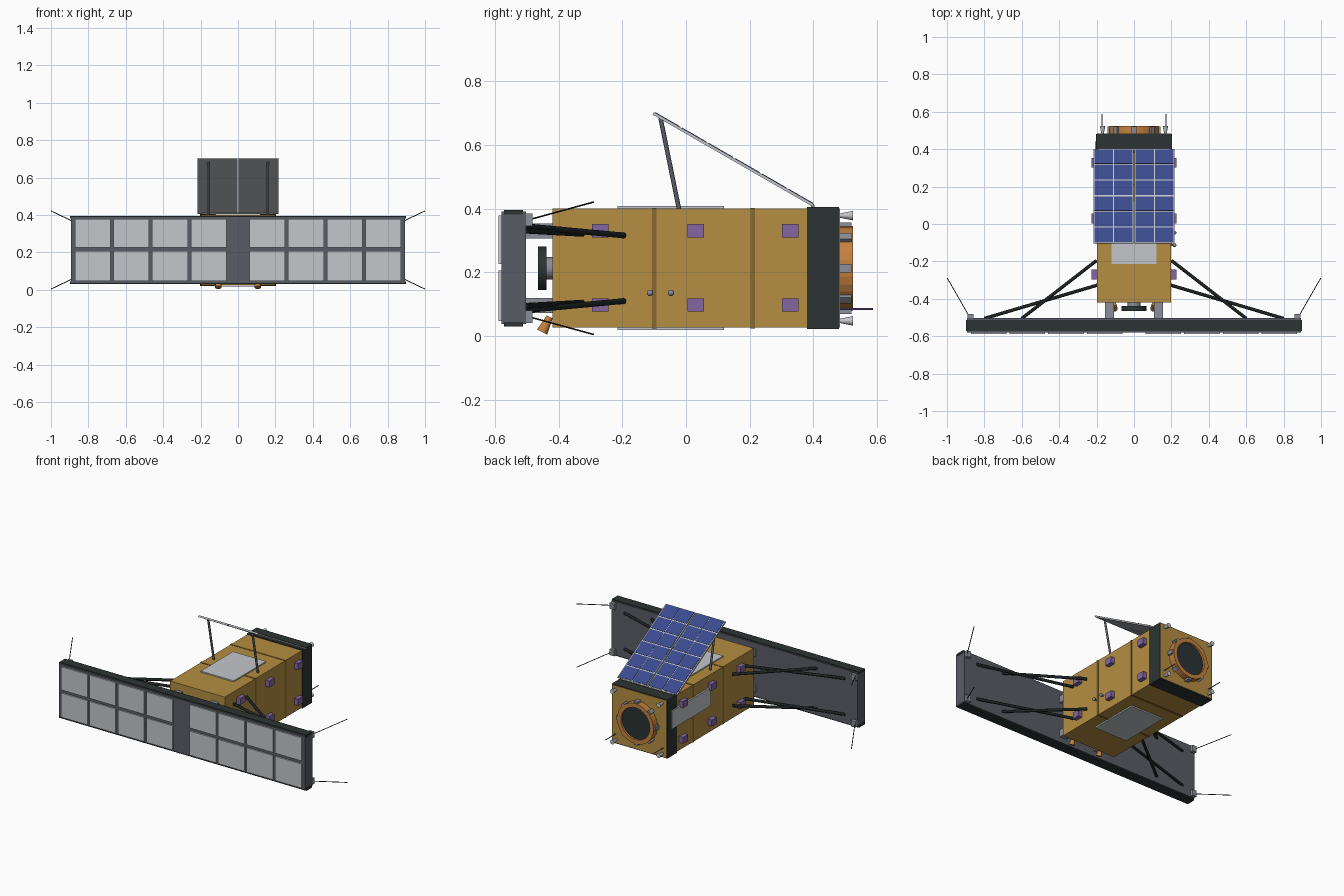
import bpy, bmesh, math
from mathutils import Vector, Matrix

if "Cube" in bpy.data.objects:
    bpy.data.objects.remove(bpy.data.objects["Cube"])


def mat(name, rgb):
    m = bpy.data.materials.new(name)
    m.diffuse_color = (*rgb, 1)
    m.use_nodes = True
    m.node_tree.nodes["Principled BSDF"].inputs["Base Color"].default_value = m.diffuse_color
    return m


GOLD = mat("gold foil", (0.46, 0.27, 0.054))
SEAM = mat("dark gold seam", (0.24, 0.14, 0.03))
BLUE = mat("solar blue", (0.042, 0.07, 0.27))
LIGHT = mat("light grey", (0.55, 0.565, 0.59))
GREY = mat("panel grey", (0.10, 0.107, 0.13))
DARK = mat("dark composite", (0.024, 0.034, 0.032))
BLACK = mat("strut black", (0.012, 0.016, 0.016))
PURPLE = mat("purple box", (0.23, 0.135, 0.36))
COPPER = mat("copper", (0.55, 0.22, 0.05))
METAL = mat("mid grey metal", (0.26, 0.275, 0.32))


def finish(bm, name, material, matrix=None):
    if matrix is not None:
        bm.transform(matrix)
    bmesh.ops.recalc_face_normals(bm, faces=bm.faces)
    me = bpy.data.meshes.new(name)
    bm.to_mesh(me)
    bm.free()
    me.materials.append(material)
    ob = bpy.data.objects.new(name, me)
    bpy.context.collection.objects.link(ob)
    return ob


def box(name, x, y, z, material, matrix=None):
    """Box from (min, max) ranges on each axis."""
    bm = bmesh.new()
    size = Matrix.Diagonal((x[1] - x[0], y[1] - y[0], z[1] - z[0], 1))
    mid = Matrix.Translation((sum(x) / 2, sum(y) / 2, sum(z) / 2))
    bmesh.ops.create_cube(bm, size=1, matrix=mid @ size)
    return finish(bm, name, material, matrix)


def block(name, c, s, material):
    return box(name, *[(c[i] - s[i] / 2, c[i] + s[i] / 2) for i in range(3)], material)


def rod(name, p, q, r, material, r2=None, sides=12):
    """Cylinder or cone from p (radius r) to q (radius r2)."""
    p, q = Vector(p), Vector(q)
    bm = bmesh.new()
    bmesh.ops.create_cone(bm, cap_ends=True, segments=sides, radius1=r,
                          radius2=r if r2 is None else r2, depth=(q - p).length)
    for f in bm.faces:
        f.smooth = len(f.verts) == 4
    rot = (q - p).to_track_quat('Z', 'Y').to_matrix().to_4x4()
    ob = finish(bm, name, material, Matrix.Translation((p + q) / 2) @ rot)
    for e in ob.data.edges:
        a, b = (ob.data.vertices[i].co for i in e.vertices)
        d = (b - a).normalized().dot((q - p).normalized())
        e.use_edge_sharp = abs(d) < 0.3
    return ob


CZ = 0.2125  # height of the body axis

# Body, seams, rear collar
box("body", (-0.198, 0.198), (-0.42, 0.483), (0.026, 0.4), GOLD)
for y in (-0.1, 0.21):
    box("body_seam", (-0.2, 0.2), (y - 0.007, y + 0.007), (0.024, 0.402), SEAM)
box("rear_collar", (-0.202, 0.202), (0.38, 0.481), (0.021, 0.405), DARK)

# Radiator plates
box("top_plate", (-0.12, 0.12), (-0.215, 0.12), (0.399, 0.408), LIGHT)
box("bottom_plate", (-0.12, 0.12), (-0.215, 0.12), (0.018, 0.027), LIGHT)
box("left_plate", (-0.208, -0.197), (0.04, 0.44), (0.2, 0.32), LIGHT)

# Sensor boxes on both sides
for s in (-1, 1):
    for y in (-0.27, 0.03, 0.327):
        for z in (0.097, 0.33):
            block("side_box", (s * 0.211, y, z), (0.03, 0.052, 0.042), PURPLE)

# Small knobs on the right side
for y in (-0.113, -0.047):
    rod("knob_stem", (0.195, y, 0.135), (0.215, y, 0.135), 0.005, METAL)
    bm = bmesh.new()
    bmesh.ops.create_uvsphere(bm, u_segments=12, v_segments=8, radius=0.01)
    for f in bm.faces:
        f.smooth = True
    finish(bm, "knob", METAL, Matrix.Translation((0.217, y, 0.135)))

# Wide front antenna panel with rails
box("antenna_panel", (-0.893, 0.893), (-0.58, -0.503), (0.037, 0.39), GREY)
for z in (0.037, 0.388):
    box("panel_rail", (-0.897, 0.897), (-0.572, -0.512), (z - 0.007, z + 0.007), DARK)

# Radiating tiles, four columns and two rows per wing
for s in (-1, 1):
    for i in range(4):
        a, b = 0.062 + i * 0.2065, 0.062 + (i + 1) * 0.2065 - 0.016
        for z in ((0.047, 0.206), (0.226, 0.378)):
            box("antenna_tile", tuple(sorted((s * a, s * b))), (-0.589, -0.579), z, LIGHT)

# Corner whips, braces and panel mounts
for s in (-1, 1):
    for u in (-1, 1):
        zc = CZ + u * 0.152
        block("whip_base", (s * 0.875, -0.497, zc), (0.032, 0.03, 0.04), METAL)
        rod("whip_antenna", (s * 0.88, -0.495, zc), (s * 0.998, -0.29, CZ + u * 0.208),
            0.0025, BLACK, sides=6)
        rod("long_brace", (s * 0.2, -0.195, CZ + u * 0.103), (s * 0.6, -0.505, CZ + u * 0.132),
            0.009, BLACK)
        rod("short_brace", (s * 0.19, -0.325, CZ + u * 0.108), (s * 0.8, -0.505, CZ + u * 0.118),
            0.009, BLACK)
        block("panel_mount", (s * 0.131, -0.463, CZ + u * 0.117), (0.048, 0.09, 0.048), METAL)
    # Front steering nozzles
    rod("front_nozzle", (s * 0.105, -0.428, 0.06), (s * 0.105, -0.452, 0.012),
        0.01, COPPER, 0.018, 16)

# Dark disc between body and panel
rod("front_disc", (0, -0.465, CZ), (0, -0.438, CZ), 0.068, DARK, sides=24)
rod("front_disc_hub", (0, -0.44, CZ), (0, -0.415, CZ), 0.035, METAL)

# Rear ring: copper tube profile spun around the axis
bm = bmesh.new()
prof = [(0.105, 0.48), (0.132, 0.48), (0.132, 0.525), (0.105, 0.525)]
vs = [bm.verts.new((r, y, 0)) for r, y in prof]
es = [bm.edges.new((vs[i], vs[(i + 1) % 4])) for i in range(4)]
bmesh.ops.spin(bm, geom=vs + es, axis=(0, 1, 0), cent=(0, 0, 0),
               angle=math.tau, steps=32, use_merge=True)
bmesh.ops.remove_doubles(bm, verts=bm.verts, dist=1e-5)
finish(bm, "rear_ring", COPPER, Matrix.Translation((0, 0, CZ)))
rod("rear_disc", (0, 0.48, CZ), (0, 0.512, CZ), 0.107, DARK, sides=32)
for i in range(8):
    m = Matrix.Translation((0, 0, CZ)) @ Matrix.Rotation(i * math.tau / 8, 4, 'Y')
    box("ring_clamp", (0.124, 0.143), (0.48, 0.52), (-0.013, 0.013), METAL, m)

# Rear corner thrusters and rods
for s in (-1, 1):
    for z in (0.047, 0.378):
        rod("rear_thruster", (s * 0.168, 0.48, z), (s * 0.168, 0.525, z), 0.006, LIGHT, 0.015, 16)
    rod("rear_rod", (s * 0.172, 0.48, 0.084), (s * 0.172, 0.588, 0.084), 0.003, PURPLE, sides=6)

# Tilted solar array: two halves hinged at the collar
tilt = Matrix.Translation((0, 0.402, 0.414)) @ Matrix.Rotation(math.radians(-29.9), 4, 'X')
L, rows = 0.58, 6
for s in (-1, 1):
    box("solar_panel", tuple(sorted((s * 0.003, s * 0.217))), (-L, 0), (-0.009, 0), LIGHT, tilt)
    for c in range(2):
        a = 0.009 + c * 0.103
        for r in range(rows):
            y = -L + r * L / rows
            box("solar_cell", tuple(sorted((s * a, s * (a + 0.098)))),
                (y + 0.004, y + L / rows - 0.004), (-0.001, 0.002), BLUE, tilt)
    rod("solar_support", (s * 0.16, -0.022, 0.398), (s * 0.16, -0.08, 0.684), 0.007, GREY)
rod("solar_hinge", (-0.19, 0.398, 0.408), (0.19, 0.398, 0.408), 0.006, METAL)
